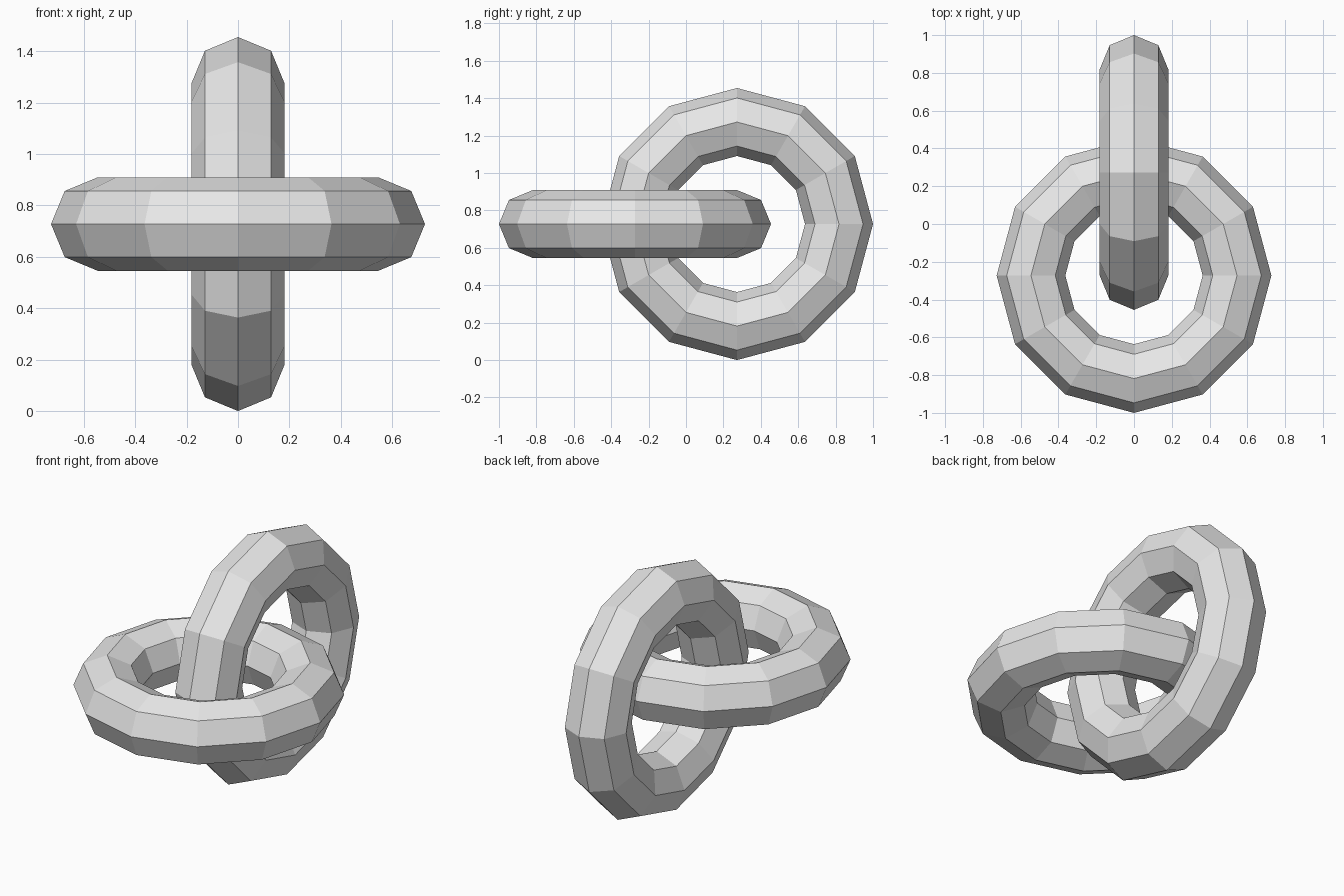
import bpy
import math

# Remove the default cube
cube = bpy.data.objects.get("Cube")
if cube:
    bpy.data.objects.remove(cube, do_unlink=True)

# Proportions: the hole radius equals the tube diameter
TUBE = 2 / 11
RING = 3 * TUBE
HEIGHT = RING + TUBE
OFFSET = RING / 2

# Plain grey material
grey = bpy.data.materials.new("plain_grey")
grey.use_nodes = True
color = (0.8, 0.8, 0.8, 1)
grey.diffuse_color = color
grey.node_tree.nodes["Principled BSDF"].inputs["Base Color"].default_value = color


def add_ring(name, y, tilt):
    """Faceted ring with twelve segments and an eight-sided tube."""
    bpy.ops.mesh.primitive_torus_add(
        major_segments=12, minor_segments=8,
        major_radius=RING, minor_radius=TUBE,
        location=(0, y, HEIGHT), rotation=(0, tilt, 0))
    ring = bpy.context.object
    ring.name = name
    ring.data.materials.append(grey)
    bpy.ops.object.shade_flat()


# Two interlocked links
add_ring("lying_link", -OFFSET, 0)
add_ring("upright_link", OFFSET, math.pi / 2)
